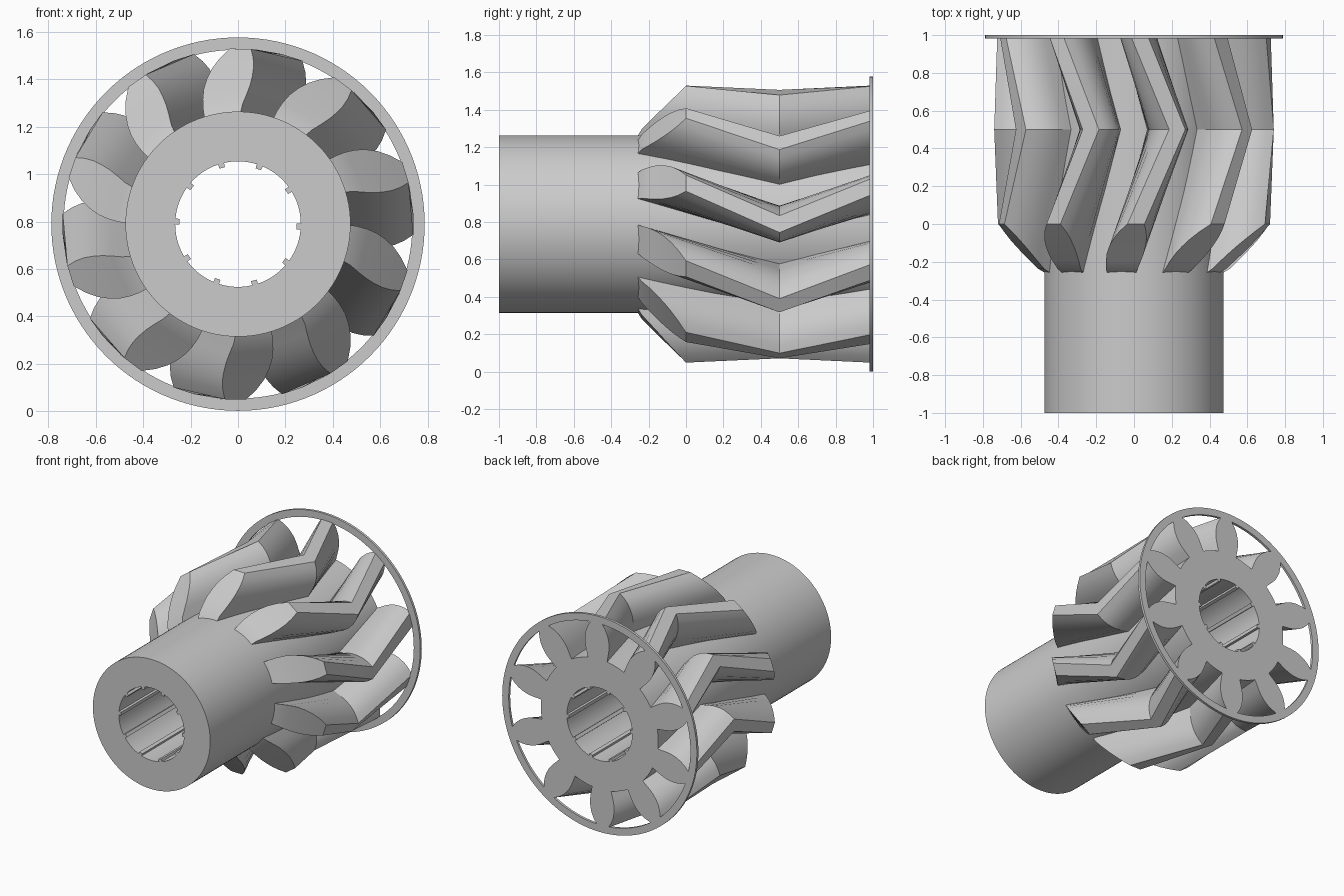
import bpy, bmesh
from math import sin, cos, pi, radians

if "Cube" in bpy.data.objects:
    bpy.data.objects.remove(bpy.data.objects["Cube"])

ZC = 0.789      # axis height
TEETH = 10
HUB_R, TIP_R = 0.475, 0.74


def place(u, r, y, deg):
    """Point at radius r, tangential offset u, turned clockwise from the top."""
    a = radians(deg)
    return (u * cos(a) + r * sin(a), y, ZC - u * sin(a) + r * cos(a))


def finish(bm, name):
    bmesh.ops.recalc_face_normals(bm, faces=bm.faces)
    me = bpy.data.meshes.new(name)
    bm.to_mesh(me)
    bm.free()
    ob = bpy.data.objects.new(name, me)
    bpy.context.collection.objects.link(ob)
    bpy.ops.object.select_all(action='DESELECT')
    ob.select_set(True)
    bpy.context.view_layer.objects.active = ob
    bpy.ops.object.shade_smooth_by_angle(angle=radians(22))
    return ob


def tube(name, outer, inner, y0, y1):
    """Extruded ring from matching outer and inner (radius, degrees) loops."""
    bm = bmesh.new()
    loops = [[bm.verts.new(place(0, r, y, a)) for r, a in prof]
             for prof, y in ((outer, y0), (outer, y1), (inner, y1), (inner, y0))]
    n = len(outer)
    for k in range(4):
        p, q = loops[k], loops[(k + 1) % 4]
        for i in range(n):
            j = (i + 1) % n
            bm.faces.new((p[i], p[j], q[j], q[i]))
    return finish(bm, name)


# hub with ten small ribs in the bore
BORE, RIB, HALF, ARC = 0.265, 0.247, 2.8, 7
inner = []
for k in range(TEETH):
    a = 20.3 + 36 * k
    inner += [(BORE, a - HALF), (RIB, a - HALF), (RIB, a + HALF), (BORE, a + HALF)]
    gap = 36 - 2 * HALF
    inner += [(BORE, a + HALF + gap * i / ARC) for i in range(1, ARC)]
n = len(inner)
outer = [(HUB_R, 20.3 + (i - 1.5) * 360 / n) for i in range(n)]
tube("hub", outer, inner, -1, 1)

# thin rim around the tooth ends
rim = [i * 3 for i in range(120)]
tube("rim", [(0.788, a) for a in rim], [(0.736, a) for a in rim], 0.982, 1)

# herringbone teeth: (radius, half width) section, conical front, bend at y = 0.5
SECTION = [(0.455, 0.075), (0.5, 0.084), (0.54, 0.093), (0.58, 0.098), (0.62, 0.096),
           (0.66, 0.088), (0.70, 0.071), (TIP_R, 0.045)]


def front(r):
    """Bevel position and twist for the front of a tooth."""
    y = max(-0.265, -0.262 * (TIP_R - r) / (TIP_R - HUB_R))
    return y, 0.8 + y * 34.4


for t in range(TEETH):
    bm = bmesh.new()
    rows = []
    for station in (front, lambda r: (0.5, 18), lambda r: (1, 2)):
        row = []
        for r, w in SECTION:
            y, tw = station(r)
            row.append([bm.verts.new(place(s * w, r, y, tw + 36 * t)) for s in (-1, 1)])
        rows.append(row)
    last = len(SECTION) - 1
    for row in (rows[0], rows[2]):          # end faces
        for i in range(last):
            bm.faces.new((row[i][0], row[i][1], row[i + 1][1], row[i + 1][0]))
    for p, q in zip(rows, rows[1:]):        # flanks, tip and root
        for s in (0, 1):
            for i in range(last):
                bm.faces.new((p[i][s], p[i + 1][s], q[i + 1][s], q[i][s]))
        for i in (0, last):
            bm.faces.new((p[i][0], p[i][1], q[i][1], q[i][0]))
    finish(bm, f"tooth_{t + 1}")
